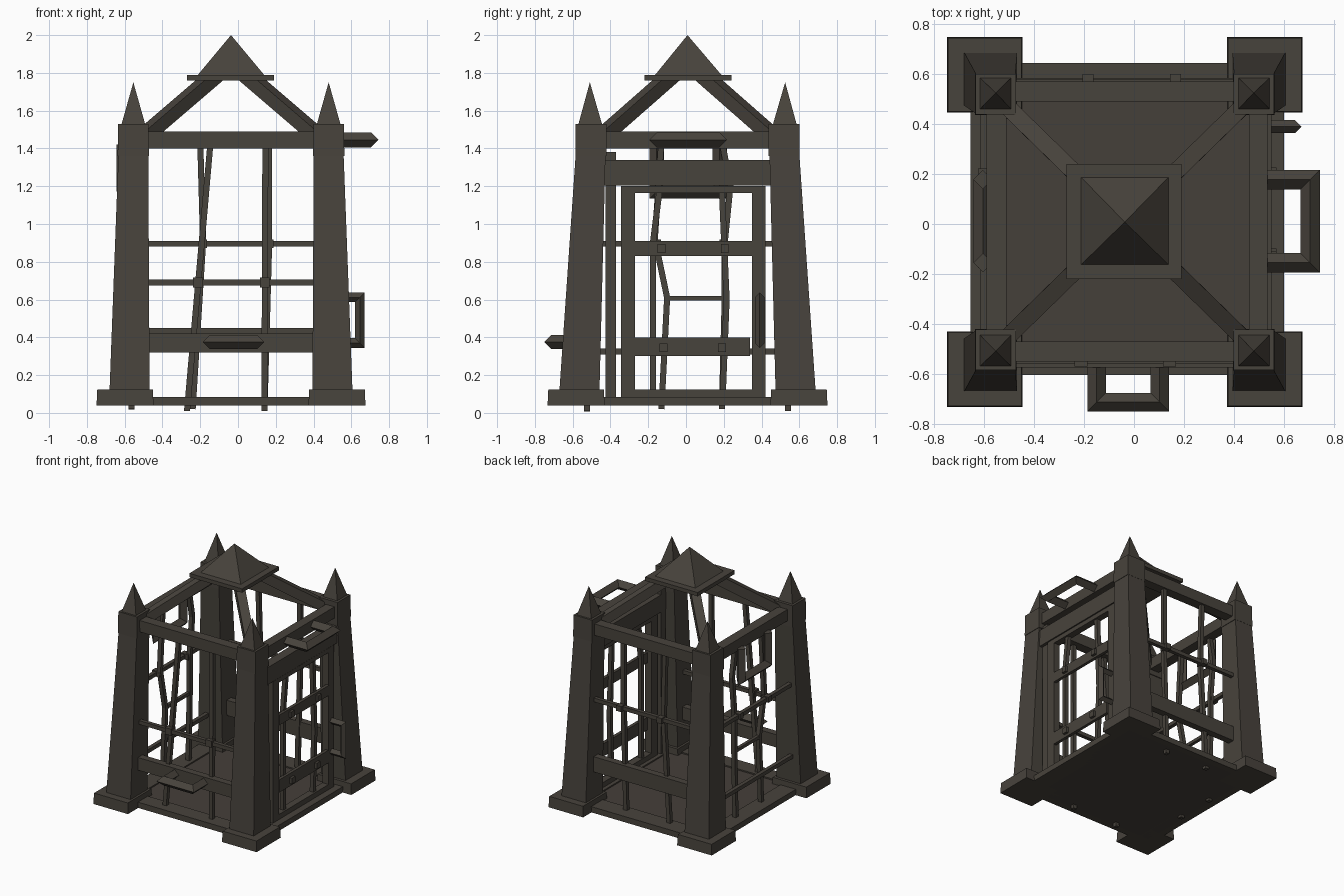
import bpy, bmesh, math
from mathutils import Vector as V

if "Cube" in bpy.data.objects:
    bpy.data.objects.remove(bpy.data.objects["Cube"])

CX, CY = -0.037, 0.008   # plan centre of the frame


def material(name, rgb):
    m = bpy.data.materials.new(name)
    m.diffuse_color = (*rgb, 1)
    m.use_nodes = True
    m.node_tree.nodes["Principled BSDF"].inputs["Base Color"].default_value = m.diffuse_color
    return m


IRON = material("dark iron", (0.064, 0.056, 0.045))
FLOOR = material("floor brown", (0.060, 0.050, 0.042))


def finish(name, bm, mat=IRON):
    bmesh.ops.recalc_face_normals(bm, faces=bm.faces[:])
    me = bpy.data.meshes.new(name)
    bm.to_mesh(me)
    bm.free()
    me.materials.append(mat)
    ob = bpy.data.objects.new(name, me)
    bpy.context.collection.objects.link(ob)
    return ob


def loft(name, rings, mat=IRON):
    """Skin closed rings of equal length and cap both ends."""
    bm = bmesh.new()
    vs = [[bm.verts.new(p) for p in r] for r in rings]
    n = len(vs[0])
    for a, b in zip(vs, vs[1:]):
        for i in range(n):
            j = (i + 1) % n
            bm.faces.new((a[i], a[j], b[j], b[i]))
    bm.faces.new(vs[0])
    bm.faces.new(vs[-1])
    return finish(name, bm, mat)


def square(cx, cy, z, hx, hy=None):
    hy = hx if hy is None else hy
    return [(cx + sx * hx, cy + sy * hy, z) for sx, sy in ((-1, -1), (1, -1), (1, 1), (-1, 1))]


def box(name, x0, x1, y0, y1, z0, z1, mat=IRON):
    cx, cy, hx, hy = (x0 + x1) / 2, (y0 + y1) / 2, (x1 - x0) / 2, (y1 - y0) / 2
    return loft(name, [square(cx, cy, z0, hx, hy), square(cx, cy, z1, hx, hy)], mat)


def pyramid(name, cx, cy, z0, z1, h, ax, ay):
    bm = bmesh.new()
    b = [bm.verts.new(p) for p in square(cx, cy, z0, h)]
    top = bm.verts.new((ax, ay, z1))
    bm.faces.new(b)
    for i in range(4):
        bm.faces.new((b[i], b[(i + 1) % 4], top))
    return finish(name, bm)


def sweep(name, path, normal, section):
    """Sweep a section along a planar path with mitred corners."""
    pts, n = [V(p) for p in path], V(normal).normalized()
    rings = []
    for i, p in enumerate(pts):
        d0 = (p - pts[i - 1]).normalized() if i else (pts[1] - p).normalized()
        d1 = (pts[i + 1] - p).normalized() if i < len(pts) - 1 else d0
        t = (d0 + d1).normalized()
        s = n.cross(t) / max(t.dot(d0), 0.3)
        rings.append([p + s * u + n * v for u, v in section])
    return loft(name, rings)


def rect(u, v):
    return [(-u, -v), (u, -v), (u, v), (-u, v)]


def diamond(r):
    return [(-r, 0), (0, -r), (r, 0), (0, r)]


# corner posts: foot, tapered shaft, collar, spire
for sx, nx in ((-1, "left"), (1, "right")):
    for sy, ny in ((-1, "front"), (1, "back")):
        n = f"{ny}_{nx}"
        at = lambda dx, dy: (CX + sx * dx, CY + sy * dy)
        loft("foot_" + n, [square(*at(.561, .590), .04, .151), square(*at(.561, .590), .125, .147)])
        loft("post_" + n, [square(*at(.537, .572), .12, .106), square(*at(.517, .513), 1.37, .079)])
        loft("collar_" + n, [square(*at(.517, .511), 1.36, .083), square(*at(.517, .511), 1.53, .081)])
        pyramid("spire_" + n, *at(.517, .515), 1.53, 1.75, .062, *at(.517, .517))
        # roof rafter from the corner up to the crown
        a, b = at(.50, .49), at(.08, .08)
        d = V((sx, sy, 0))
        sweep("rafter_" + n, [(*a, 1.43), (*b, 1.79)], d.cross(V((0, 0, 1))), rect(.036, .034))

# crown
box("crown_plate", -.27, .19, -.22, .24, 1.76, 1.79)
pyramid("crown_pyramid", -.037, .012, 1.79, 2.0, .175, -.037, .008)

# floor with surrounding sill
box("floor_panel", -.60, .54, -.55, .59, .04, .075, FLOOR)
box("sill_front", -.64, .58, -.605, -.48, .04, .085)
box("sill_back", -.64, .58, .50, .645, .04, .085)
box("sill_left", -.655, -.52, -.59, .62, .04, .085)
box("sill_right", .46, .60, -.59, .62, .04, .085)

# top beams
box("top_beam_front", -.53, .45, -.55, -.47, 1.40, 1.49)
box("top_beam_back", -.53, .45, .49, .57, 1.40, 1.49)
box("top_beam_left", -.59, -.51, -.50, .50, 1.40, 1.49)
box("top_beam_right", .46, .535, -.50, .50, 1.40, 1.49)

# lower beams and thin rods
box("lower_beam_front", -.50, .42, -.575, -.52, .32, .42)
box("lower_beam_back", -.50, .42, .53, .585, .33, .45)
box("rod_front", -.50, .42, -.56, -.53, .675, .705)
box("rod_back", -.50, .42, .55, .58, .88, .91)
for z in (.325, .895):
    box("rod_left", -.615, -.585, -.48, .50, z - .015, z + .015)

# bent upright bars: plane, position, (sideways, height) points
BARS = {
    "front": [[(-.27, .01), (-.145, 1.44)], [(.14, .01), (.145, 1.44)]],
    "back": [[(-.24, .02), (-.185, .90), (-.20, 1.44)], [(.14, .01), (.165, .90), (.165, 1.44)]],
    "left": [[(-.13, .02), (-.10, .61), (-.165, .92), (-.13, 1.44)],
             [(.19, .02), (.205, .61), (.205, .90), (.235, 1.20), (.19, 1.44)]],
    "door": [[(-.175, .10), (-.175, .90), (-.14, 1.18)], [(.195, .10), (.215, .60), (.19, 1.18)]],
}
PLANE = {"front": (1, -.525), "back": (1, .54), "left": (0, -.565), "door": (0, .515)}
for side, bars in BARS.items():
    axis, c = PLANE[side]
    for pts in bars:
        path = [(a, c, z) if axis else (c, a, z) for a, z in pts]
        sweep("bar_" + side, path, (0, 1, 0) if axis else (1, 0, 0), rect(.016, .016))
box("bar_link", -.58, -.555, -.10, .205, .595, .62)

# knots where bars meet rods
for x in (-.212, .142):
    box("knot_front", x - .026, x + .026, -.57, -.515, .665, .717)
for x in (-.185, .167):
    box("knot_back", x - .022, x + .022, .53, .60, .873, .917)
for y in (-.155, .20):
    box("knot_left", -.625, -.56, y - .022, y + .022, .873, .917)

# door: hinge post, lintel, frame, rails, rivets
box("hinge_post", .475, .525, -.425, -.37, .08, 1.38)
box("lintel", .475, .55, -.44, .465, 1.205, 1.34)
box("door_stile_front", .49, .545, -.345, -.27, .085, 1.20)
box("door_stile_back", .49, .545, .35, .42, .085, 1.20)
box("door_rail_top", .49, .545, -.27, .35, 1.165, 1.20)
box("door_rail_bottom", .49, .545, -.27, .35, .085, .125)
box("door_rail_upper", .525, .55, -.27, .35, .83, .91)
box("door_rail_lower", .525, .55, -.27, .34, .30, .40)
for y, z in ((-.13, .87), (.205, .87), (-.12, .345), (.19, .345)):
    box("rivet", .54, .57, y - .021, y + .021, z - .023, z + .023)

# U-shaped handles with diamond section
sweep("handle_front", [(-.15, -.54, .375), (-.15, -.713, .375), (.103, -.713, .375), (.103, -.54, .375)],
      (0, 0, 1), diamond(.037))
sweep("handle_right", [(.50, -.155, 1.445), (.705, -.155, 1.445), (.705, .178, 1.445), (.50, .178, 1.445)],
      (0, 0, 1), diamond(.039))
sweep("handle_left", [(-.605, -.155, 1.42), (-.605, -.155, 1.172), (-.605, .178, 1.172), (-.605, .178, 1.42)],
      (1, 0, 0), diamond(.038))
sweep("door_handle", [(.53, .39, .37), (.645, .39, .37), (.645, .39, .612), (.53, .39, .612)],
      (0, 1, 0), diamond(.026))
